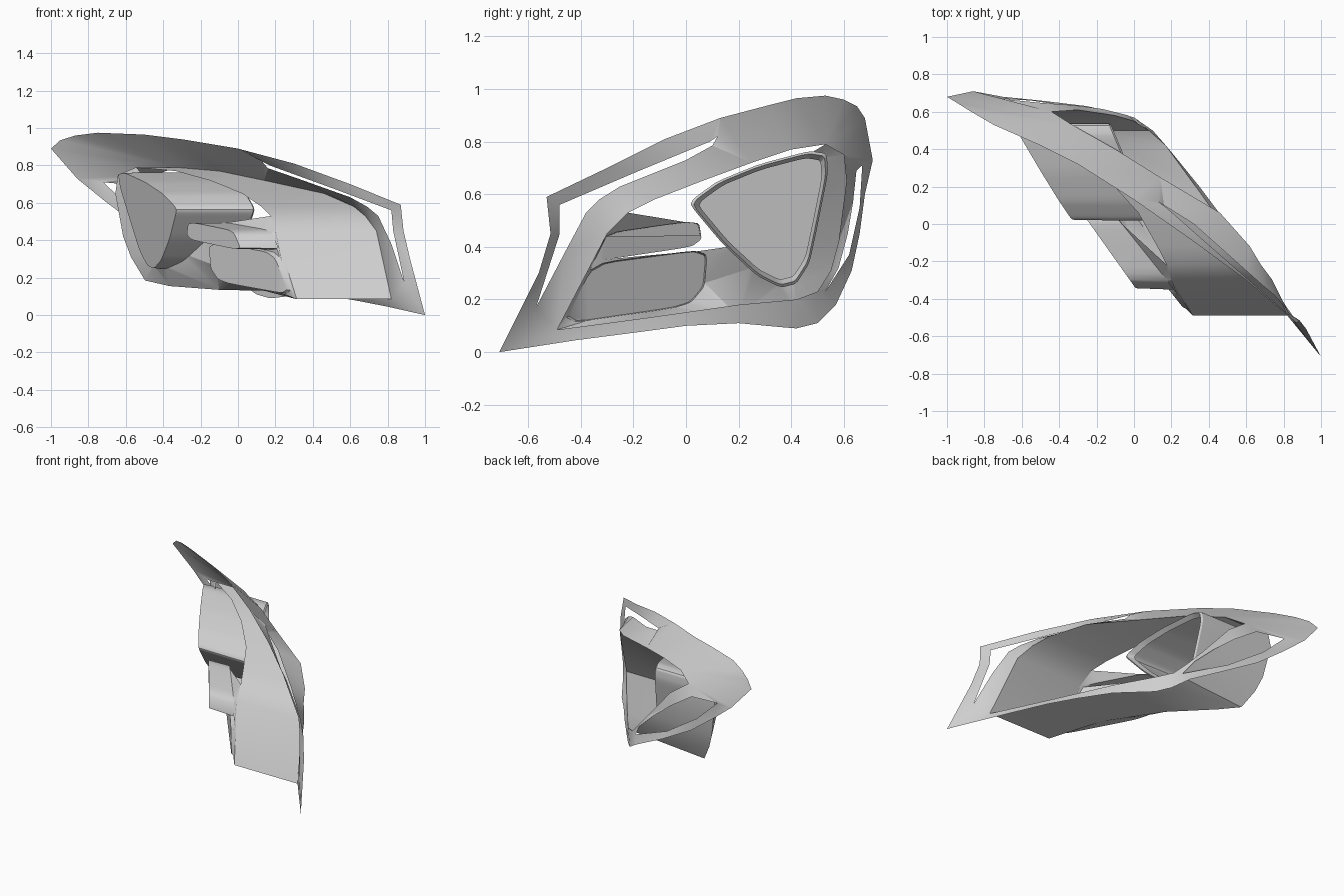
import bpy
import bmesh
from mathutils import Vector

default_cube = bpy.data.objects.get("Cube")
if default_cube:
    bpy.data.objects.remove(default_cube, do_unlink=True)

grey = bpy.data.materials.new("plain grey")
grey.use_nodes = True
grey.diffuse_color = (0.62, 0.62, 0.62, 1)
grey.node_tree.nodes["Principled BSDF"].inputs["Base Color"].default_value = grey.diffuse_color


def finish(bm, name):
    """Turn a bmesh into a named, shaded object."""
    mesh = bpy.data.meshes.new(name)
    bm.to_mesh(mesh)
    bm.free()
    mesh.materials.append(grey)
    obj = bpy.data.objects.new(name, mesh)
    bpy.context.collection.objects.link(obj)
    bpy.ops.object.select_all(action='DESELECT')
    obj.select_set(True)
    bpy.context.view_layer.objects.active = obj
    bpy.ops.object.shade_smooth_by_angle(angle=0.5)


def sheet(name, loops):
    """Fill the first loop, leaving the others as holes, then restore the depth in x."""
    bm = bmesh.new()
    depth = {}
    for loop in loops:
        verts = []
        for p in loop:
            v = bm.verts.new((0, p[1], p[2]))
            depth[v] = p[0]
            verts.append(v)
        for i, v in enumerate(verts):
            bm.edges.new((verts[i - 1], v))
    bmesh.ops.triangle_fill(bm, edges=bm.edges[:], use_beauty=True, normal=(1, 0, 0))
    bm.normal_update()
    for f in bm.faces:
        if f.normal.x < 0:
            f.normal_flip()
    for v in bm.verts:
        v.co.x = depth.get(v, v.co.x)
    finish(bm, name)


def skin(name, rings, capped=False):
    """Join matching rings with quads, optionally closing the last ring."""
    bm = bmesh.new()
    rows = [[bm.verts.new(p) for p in ring] for ring in rings]
    for a, b in zip(rows, rows[1:]):
        for i in range(len(a)):
            bm.faces.new((a[i - 1], a[i], b[i], b[i - 1]))
    if capped:
        bm.faces.new(rows[-1])
    bmesh.ops.recalc_face_normals(bm, faces=bm.faces[:])
    finish(bm, name)


def rounded(points, times=2):
    """Cut the corners of a closed outline."""
    for _ in range(times):
        cut = []
        for i, p in enumerate(points):
            a, b = Vector(points[i - 1]), Vector(p)
            cut += [a.lerp(b, 0.13), a.lerp(b, 0.87)]
        points = cut
    return points


def scaled(points, s):
    mid = sum((Vector(p) for p in points), Vector((0, 0))) / len(points)
    return [mid + (Vector(p) - mid) * s for p in points]


def along(keys, y):
    """Read a depth from (y, x) keys."""
    for (y0, x0), (y1, x1) in zip(keys, keys[1:]):
        if y <= y1:
            return x0 + (x1 - x0) * (y - y0) / (y1 - y0)
    return keys[-1][1]


# Depth of the housing's rear edge, and of the recessed plate within it
edge_keys = [(-.5, .32), (-.3, .2), (-.2, .17), (.1, 0), (.35, -.25), (.52, -.53), (.62, -.67)]
plate_keys = [(-.5, .31), (-.33, .2), (.02, -.08), (.17, -.19), (.28, -.3), (.36, -.39), (.55, -.59)]

# Bezel: outer edge, lamp opening and two trim slots
outer = [(1, -.71, 0), (.8, -.42, .045), (.62, -.15, .08), (.5, 0, .1), (.35, .2, .11),
         (.22, .36, .095), (.17, .42, .09), (.1, .5, .11), (0, .57, .18), (-.25, .63, .31),
         (-.5, .66, .45), (-.7, .68, .6), (-.86, .71, .73), (-1, .68, .89), (-.95, .65, .935),
         (-.87, .6, .96), (-.75, .53, .975), (-.5, .42, .965), (-.3, .32, .94), (0, .13, .89),
         (.3, -.08, .81), (.6, -.3, .7), (.87, -.53, .59), (.885, -.515, .45), (.92, -.56, .3)]
opening = [(.82, -.49, .085), (.58, -.15, .13), (.33, .2, .18), (.17, .42, .2), (.08, .5, .23),
           (0, .55, .31), (-.1, .58, .42), (-.3, .61, .65), (-.44, .6, .75), (-.33, .53, .79),
           (-.1, .4, .77), (.14, .25, .72), (.46, .06, .65), (.62, -.12, .58), (.68, -.22, .53),
           (.74, -.3, .45)]
top_slot = [(.89, -.57, .17), (.82, -.46, .38), (.75, -.38, .53), (.69, -.33, .58), (.6, -.25, .63),
            (.32, 0, .73), (.16, .1, .785), (.13, .12, .82), (.17, .09, .8), (.5, -.2, .68),
            (.82, -.48, .56), (.83, -.48, .45)]
side_slot = [(.03, .53, .23), (-.28, .62, .37), (-.55, .66, .55), (-.72, .67, .71),
             (-.5, .648, .69), (-.32, .635, .57), (-.17, .615, .45), (-.03, .58, .32)]
sheet("bezel", [outer, opening, top_slot, side_slot])

# Housing walls, swept straight back from the opening and dropping at the low corner
rear = []
for x, y, z in opening:
    drop = .045 if z < .25 and y > .1 else 0
    rear.append((along(edge_keys, y), y, z - drop))
middle = [Vector(a).lerp(Vector(b), .5) for a, b in zip(opening, rear)]
skin("housing_wall", [opening, middle, rear])

# Lamp pocket outlines (y, z)
main_lamp = rounded([(.015, .56), (.03, .585), (.12, .65), (.28, .715), (.47, .765), (.535, .755),
                     (.54, .68), (.5, .48), (.47, .34), (.42, .26), (.36, .245), (.27, .29),
                     (.14, .41)])
upper_lamp = rounded([(-.365, .343), (-.3, .452), (0, .495), (.05, .49), (.06, .43), (.02, .4)])
lower_lamp = rounded([(-.475, .105), (-.36, .335), (.03, .387), (.08, .37), (.07, .25),
                      (.02, .19), (-.05, .167)])


def on_plate(outline):
    return [(along(plate_keys, y), y, z) for y, z in outline]


def on_plane(outline, base, slope, tilt=0):
    return [(base + slope * y + tilt * z, y, z) for y, z in outline]


# Recessed back plate with openings for the lamps
sheet("back_plate", [rear, on_plate(main_lamp), on_plate(upper_lamp), on_plate(lower_lamp)])

# Main lamp: a deep cup standing out in front of the plate, with a chamfered lip
skin("main_lamp_cup", [on_plane(scaled(main_lamp, .89), .06, -.42),
                       on_plane(scaled(main_lamp, .96), .1, -.42),
                       on_plane(main_lamp, .09, -.42),
                       on_plate(main_lamp),
                       on_plane(scaled(main_lamp, .985), -.207, -.538, -.197)], capped=True)

# Two shallow slanted pockets
for name, outline, base, slope in (("upper_lamp_pocket", upper_lamp, -.235, -.71),
                                   ("lower_lamp_pocket", lower_lamp, -.095, -.8)):
    skin(name, [on_plate(outline), on_plane(scaled(outline, .97), base, slope)], capped=True)
